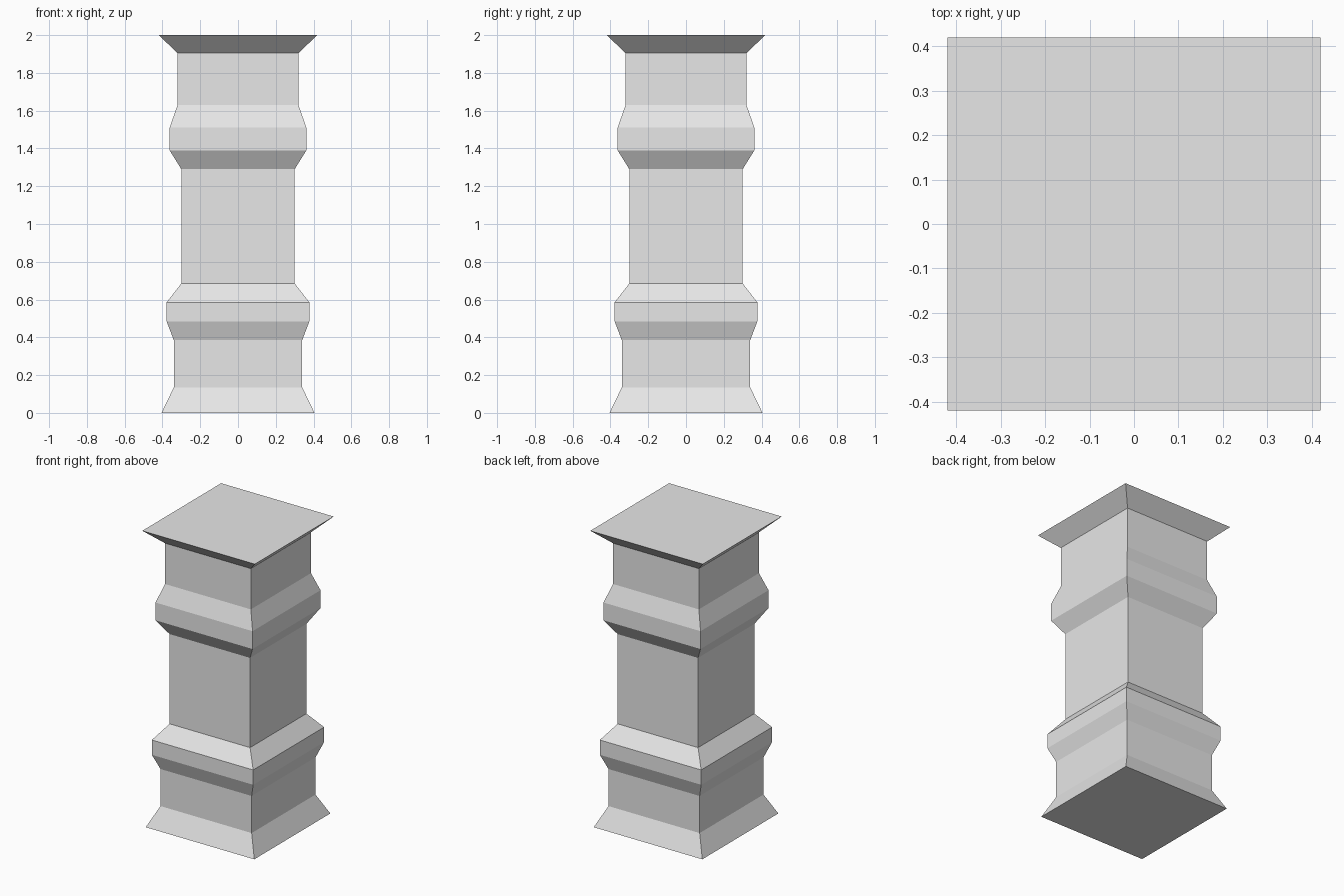
import bpy
import bmesh

# Remove the default cube
default = bpy.data.objects.get("Cube")
if default:
    bpy.data.objects.remove(default, do_unlink=True)

# Single stone colour
stone = bpy.data.materials.new("grey stone")
stone.use_nodes = True
grey = (0.8, 0.8, 0.8, 1.0)
stone.diffuse_color = grey
stone.node_tree.nodes["Principled BSDF"].inputs["Base Color"].default_value = grey

# Pillar silhouette from foot to cap: (half width, height)
PROFILE = [
    (0.405, 0.0), (0.34, 0.135),    # flared foot
    (0.34, 0.385), (0.378, 0.485),  # lower block and moulding
    (0.378, 0.585), (0.30, 0.685),  # ledge up to the shaft
    (0.30, 1.29), (0.362, 1.39),    # shaft and upper moulding
    (0.362, 1.51), (0.32, 1.63),
    (0.32, 1.905), (0.42, 2.0),     # neck and flared cap
]
CORNERS = [(-1, -1), (1, -1), (1, 1), (-1, 1)]


def square_column(name, profile, material):
    """Stack square rings along the profile, bridge them and close the ends."""
    bm = bmesh.new()
    rings = [[bm.verts.new((x * r, y * r, z)) for x, y in CORNERS] for r, z in profile]
    for low, high in zip(rings, rings[1:]):
        for i in range(4):
            j = (i + 1) % 4
            bm.faces.new((low[i], low[j], high[j], high[i]))
    bm.faces.new(rings[0][::-1])
    bm.faces.new(rings[-1])
    mesh = bpy.data.meshes.new(name)
    bm.to_mesh(mesh)
    bm.free()
    mesh.materials.append(material)
    obj = bpy.data.objects.new(name, mesh)
    bpy.context.collection.objects.link(obj)
    return obj


square_column("pillar", PROFILE, stone)
